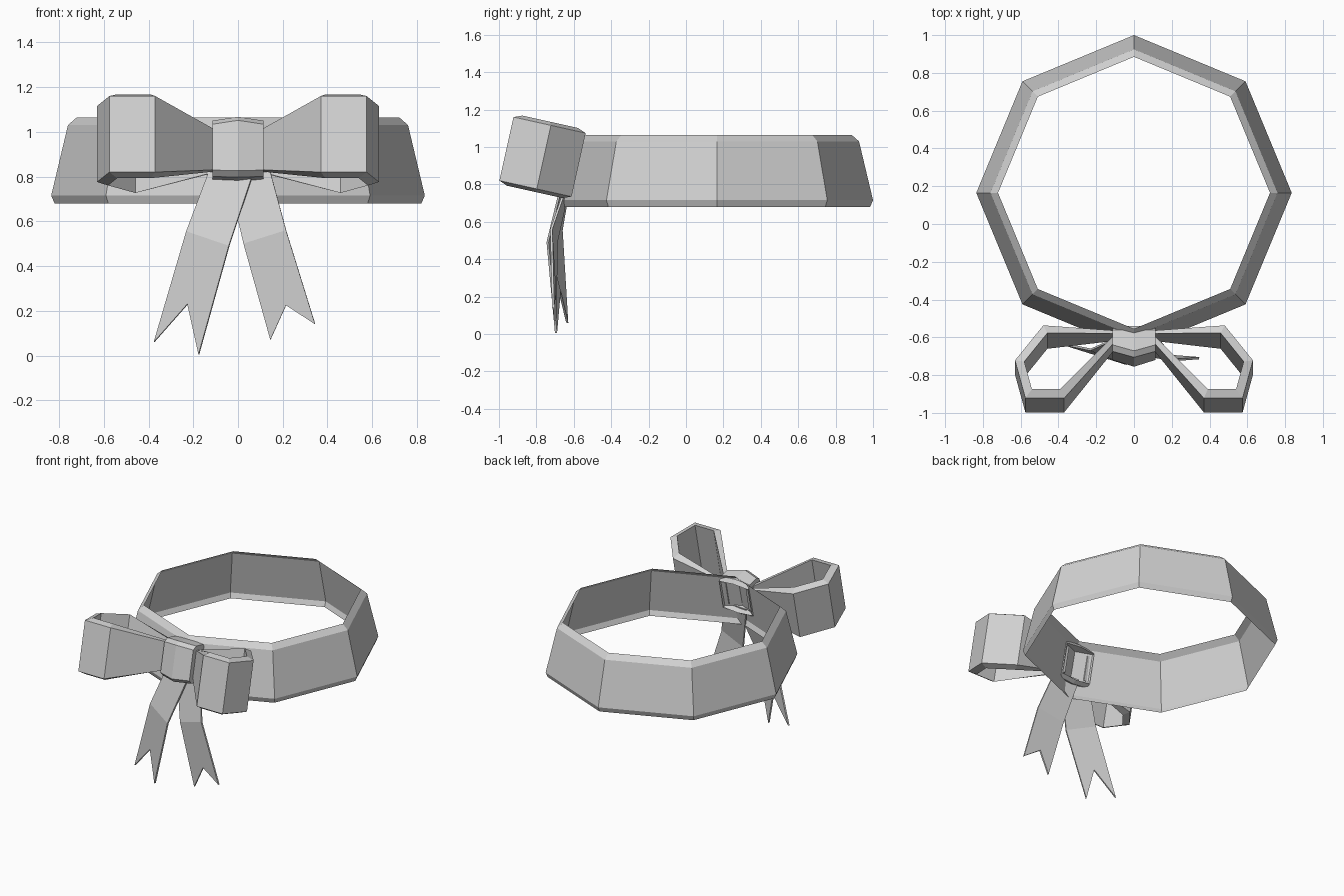
import bpy, bmesh, math
from mathutils import Vector

cube = bpy.data.objects.get("Cube")
if cube:
    bpy.data.objects.remove(cube, do_unlink=True)

grey = bpy.data.materials.new("ribbon grey")
grey.use_nodes = True
GREY = (0.64, 0.64, 0.64, 1)
grey.diffuse_color = GREY
grey.node_tree.nodes["Principled BSDF"].inputs["Base Color"].default_value = GREY


def finish(name, bm):
    """Turn a bmesh into a flat shaded, coloured object."""
    bmesh.ops.recalc_face_normals(bm, faces=bm.faces)
    mesh = bpy.data.meshes.new(name)
    bm.to_mesh(mesh)
    bm.free()
    mesh.materials.append(grey)
    obj = bpy.data.objects.new(name, mesh)
    bpy.context.collection.objects.link(obj)
    return obj


def bridge(name, sections, ring, tube):
    """Skin a row of equal cross-sections with quads.
    ring joins last section to first, tube closes each section."""
    bm = bmesh.new()
    rows = [[bm.verts.new(p) for p in s] for s in sections]
    n = len(rows[0])
    pairs = list(zip(rows, rows[1:] + rows[:1]))
    for a, b in pairs if ring else pairs[:-1]:
        for i in range(n if tube else n - 1):
            j = (i + 1) % n
            bm.faces.new((a[i], a[j], b[j], b[i]))
    if not ring:
        bm.faces.new(rows[0])
        bm.faces.new(rows[-1])
    return finish(name, bm)


# The bow leans back to lie along the sloping collar
TILT = math.atan2(0.08, 0.36)
BACK = Vector((0, math.cos(TILT), -math.sin(TILT)))
UP = Vector((0, math.sin(TILT), math.cos(TILT)))
FRONT = Vector((0, -0.96, 0.99))


def bow_point(x, depth, height):
    return FRONT + Vector((x, 0, 0)) + BACK * depth + UP * height


# Eight-sided collar: a thin sheet with turned-in top and bottom edges
profile = [(0.72, 1.065), (0.76, 1.03), (0.835, 0.715), (0.82, 0.68)]
sections = []
for k in range(8):
    a = k * math.tau / 8
    sections.append([(r * math.cos(a), 0.165 + r * math.sin(a), z)
                     for r, z in profile])
bridge("collar_band", sections, True, False)


def inset_path(path, width):
    """Offset a closed counter-clockwise path inwards with mitred corners."""
    pts = [Vector(p) for p in path]
    result = []
    for i, p in enumerate(pts):
        d1 = (p - pts[i - 1]).normalized()
        d2 = (pts[(i + 1) % len(pts)] - p).normalized()
        n1, n2 = Vector((-d1.y, d1.x)), Vector((-d2.y, d2.x))
        result.append(p + (n1 + n2) * width / max(1 + n1.dot(n2), 0.6))
    return result


# Bow loops: a ribbon with slanted rims around an outline, pinched at the knot
outline = [(0.08, 0.35), (0.37, 0), (0.575, 0),
           (0.63, 0.205), (0.48, 0.395), (0.08, 0.385)]
inner = inset_path(outline, 0.045)
inner[0] = Vector((0.10, 0.365))
inner[-1] = Vector((0.10, 0.37))
for side, label in ((1, "left"), (-1, "right")):
    sections = []
    for i, (o, n) in enumerate(zip(outline, inner)):
        pinched = i in (0, len(outline) - 1)
        h, rim = (0.085, 0.09) if pinched else (0.174, 0.192)
        sections.append([bow_point(side * p[0], p[1], s)
                         for p, s in ((o, -h), (o, h), (n, rim), (n, -rim))])
    bridge(label + "_bow_loop", sections, True, True)

# Knot: a chamfered block around the pinch, creased down the front middle
sections = []
for x, bulge, swell in ((-0.115, 0, 0), (0, 0.035, 0.01), (0.115, 0, 0)):
    low, high = 0.105 + swell, 0.128 + swell
    band = [(0.27 - bulge, -low), (0.27 - bulge, low),
            (0.30 - bulge, high), (0.38, high), (0.405, low),
            (0.405, -low), (0.38, -high), (0.30 - bulge, -high)]
    sections.append([bow_point(x, d, h) for d, h in band])
knot = bridge("knot", sections, False, True)

# Recess in the back of the knot
bm = bmesh.new()
bm.from_mesh(knot.data)
bm.normal_update()
rear = [f for f in bm.faces if f.normal.dot(BACK) > 0.95]
bmesh.ops.inset_region(bm, faces=rear, thickness=0.02, depth=0)
bmesh.ops.translate(bm, vec=BACK * -0.06,
                    verts=list({v for f in rear for v in f.verts}))
bm.to_mesh(knot.data)
bm.free()


# Ribbon tails: folded strips with a swallow-tail notch
def tail(name, top, fold, tips, notch):
    bm = bmesh.new()
    a, b = [bm.verts.new(p) for p in top]
    c, d = [bm.verts.new(p) for p in fold]
    e, f = [bm.verts.new(p) for p in tips]
    n = bm.verts.new(notch)
    bm.faces.new((a, b, d, c))
    bm.faces.new((c, d, f, n, e))
    obj = finish(name, bm)
    mod = obj.modifiers.new("thickness", "SOLIDIFY")
    mod.thickness = 0.012
    mod.offset = 0


tail("right_tail",
     [(-0.13, -0.62, 0.82), (0.07, -0.66, 0.82)],
     [(-0.23, -0.665, 0.555), (-0.04, -0.74, 0.49)],
     [(-0.375, -0.635, 0.06), (-0.175, -0.695, 0.005)],
     (-0.225, -0.675, 0.23))
tail("left_tail",
     [(-0.05, -0.62, 0.82), (0.145, -0.63, 0.82)],
     [(0.025, -0.69, 0.50), (0.215, -0.72, 0.56)],
     [(0.145, -0.70, 0.07), (0.345, -0.71, 0.14)],
     (0.215, -0.70, 0.225))
